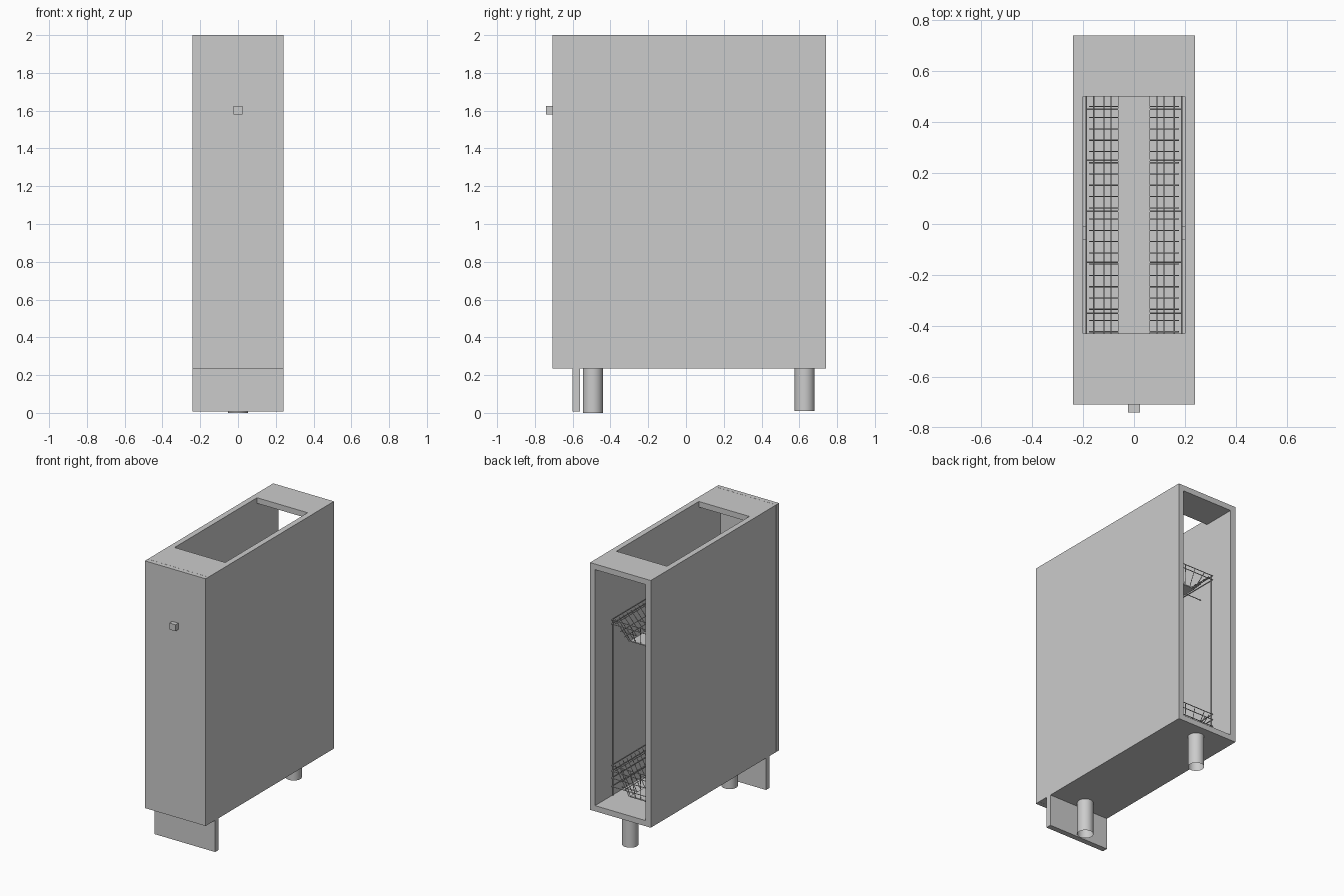
import bpy
import bmesh
from mathutils import Vector

cube = bpy.data.objects.get("Cube")
if cube:
    bpy.data.objects.remove(cube, do_unlink=True)

grey = bpy.data.materials.new("light_grey")
grey.use_nodes = True
colour = (0.6, 0.6, 0.6, 1)
grey.diffuse_color = colour
grey.node_tree.nodes["Principled BSDF"].inputs["Base Color"].default_value = colour


def finish(name, bm):
    mesh = bpy.data.meshes.new(name)
    bm.to_mesh(mesh)
    bm.free()
    mesh.materials.append(grey)
    obj = bpy.data.objects.new(name, mesh)
    bpy.context.collection.objects.link(obj)
    return obj


def box(name, x, y, z):
    """Box from (min, max) pairs."""
    bm = bmesh.new()
    bmesh.ops.create_cube(bm, size=1)
    for v in bm.verts:
        v.co = [(lo + hi) / 2 + c * (hi - lo) for c, (lo, hi) in zip(v.co, (x, y, z))]
    return finish(name, bm)


def rod(bm, a, b, r=0.003):
    """Add one thin wire between two points."""
    a, b = Vector(a), Vector(b)
    d = b - a
    new = bmesh.ops.create_cone(bm, cap_ends=True, segments=6, radius1=r, radius2=r, depth=d.length)
    turn = d.to_track_quat('Z', 'Y')
    for v in new["verts"]:
        v.co = turn @ v.co + (a + b) / 2


def loop(bm, half, y0, y1, z, r=0.003):
    """Add a rectangular wire ring."""
    pts = [(-half, y0, z), (half, y0, z), (half, y1, z), (-half, y1, z)]
    for i in range(4):
        rod(bm, pts[i], pts[(i + 1) % 4], r)


W, T = 0.24, 0.04
BASE, TOP = 0.235, 2.0
FRONT, BACK = -0.675, 0.74
INNER = (-W + T, W - T)

# Cabinet carcass, open at the back
box("side_right", (-W, -W + T), (FRONT, BACK), (BASE, TOP))
box("side_left", (W - T, W), (FRONT, BACK), (BASE, TOP))
box("bottom_panel", INNER, (FRONT, BACK), (BASE, BASE + T))
box("top_rail_front", INNER, (FRONT, -0.43), (TOP - T, TOP))
box("top_rail_back", INNER, (0.5, BACK), (TOP - T, TOP))

# Door, knob and plinth
box("door", (-W, W), (-0.708, FRONT - 0.001), (BASE, TOP))
box("knob", (-0.024, 0.024), (-0.74, -0.708), (1.58, 1.626))
box("plinth", (-W, W), (-0.6, -0.56), (0.008, BASE))

# Round legs on the centre line
for name, y, low in (("front_leg", -0.493, 0), ("back_leg", 0.628, 0.01)):
    bm = bmesh.new()
    bmesh.ops.create_cone(bm, cap_ends=False, segments=32, radius1=0.053,
                          radius2=0.053, depth=BASE - low)
    bmesh.ops.translate(bm, verts=bm.verts, vec=(0, y, (BASE + low) / 2))
    for f in bm.faces:
        f.smooth = True
    finish(name, bm)

# Pull-out wire baskets with tapered sides and a flat floor strip
Y0, Y1 = -0.62, 0.57
RIM, FLOOR = 0.188, 0.062
for name, low, high, rings in (("lower_basket", 0.3, 0.5, (0.35, 0.41, 0.46, 0.5)),
                               ("upper_basket", 1.41, 1.54, (1.51, 1.54))):
    bm = bmesh.new()
    for z in rings:
        loop(bm, RIM, Y0, Y1, z)
    count = 26
    for s in (-1, 1):
        # sloping ribs along both sides
        for i in range(count + 1):
            y = Y0 + 0.02 + (Y1 - Y0 - 0.04) * i / count
            rod(bm, (s * FLOOR, y, low), (s * 0.175, y, high), 0.0025)
        # long wires resting on the ribs
        for t in (0.25, 0.5, 0.85):
            x = s * (FLOOR + (0.175 - FLOOR) * t)
            z = low + (high - low) * t
            rod(bm, (x, Y0, z), (x, Y1, z), 0.0025)
        # end ribs
        for end, inner in ((Y0, Y0 + 0.03), (Y1, Y1 - 0.03)):
            for x in (0.02, 0.06):
                rod(bm, (s * x, inner, low), (s * x * 2, end, high), 0.0025)
    # cross hoops
    for i in range(6):
        y = -0.55 + 0.2 * i
        rod(bm, (-RIM, y, low), (RIM, y, low))
    finish(name, bm)
    box(name + "_floor", (-FLOOR, FLOOR), (Y0 + 0.03, Y1 - 0.03), (low - 0.004, low + 0.004))

# Upright frame wires and slide brackets
bm = bmesh.new()
for s in (-1, 1):
    for y in (Y0 + 0.01, Y1 - 0.015):
        rod(bm, (s * RIM, y, 0.28), (s * RIM, y, 1.54))
finish("basket_frame", bm)
for side, s in (("right", -1), ("left", 1)):
    x = sorted((s * 0.186, s * 0.2))
    box("slide_bracket_" + side, x, (-0.06, -0.01), (0.28, 0.32))
